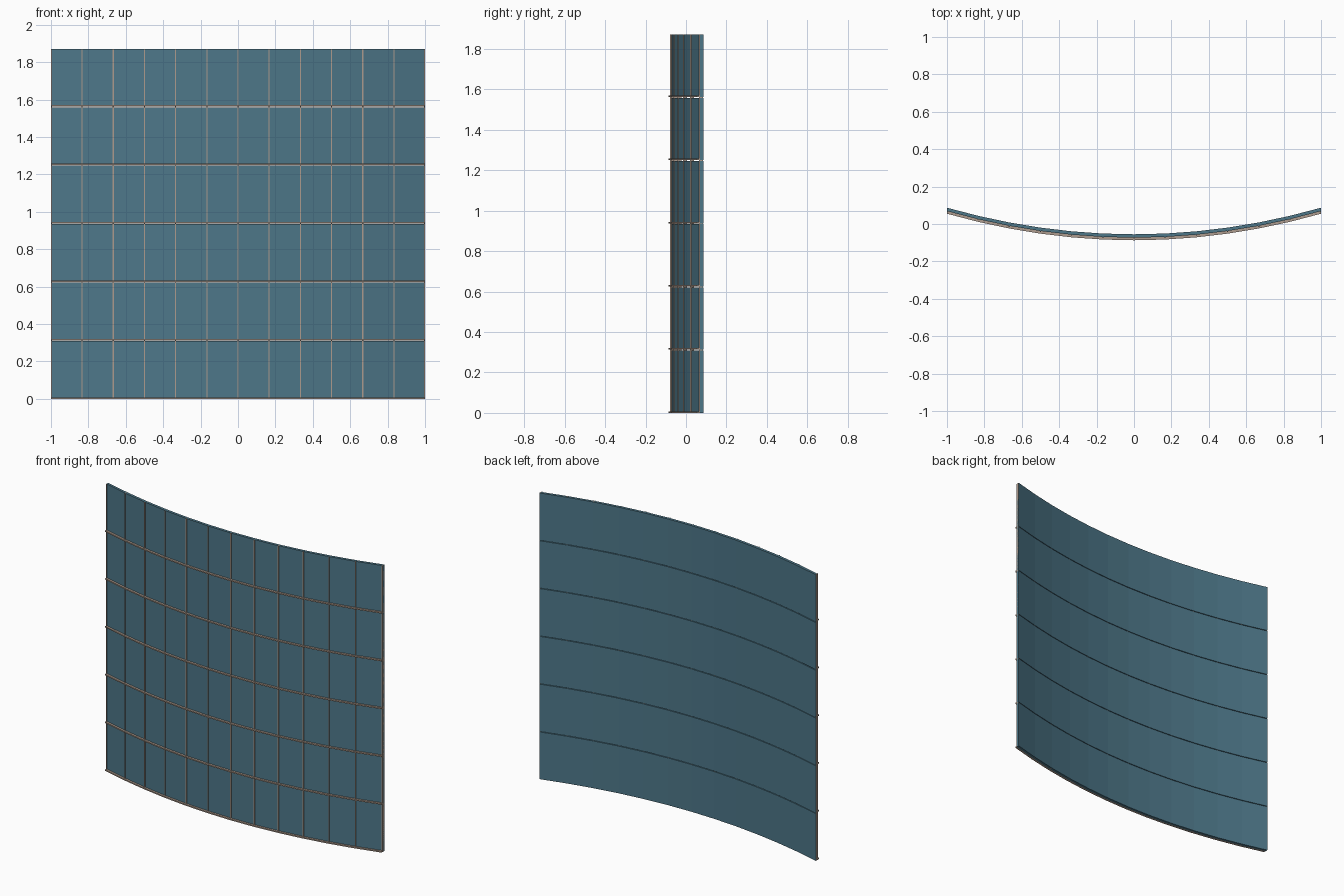
import bpy

cube = bpy.data.objects.get("Cube")
if cube:
    bpy.data.objects.remove(cube)

COLS, ROWS = 12, 6
PITCH, GAP = 0.3125, 0.004
THICK = 0.018
HEIGHT = ROWS * PITCH - GAP


def make_material(name, color):
    mat = bpy.data.materials.new(name)
    mat.use_nodes = True
    mat.diffuse_color = color
    mat.node_tree.nodes["Principled BSDF"].inputs["Base Color"].default_value = color
    return mat


teal = make_material("teal_glass", (0.075, 0.185, 0.25, 1))
beige = make_material("beige_trim", (0.42, 0.33, 0.27, 1))


def front_y(x):
    """Front face of the curved wall at a given x."""
    return -0.073 + 0.142 * x * x


def make_object(name, verts, faces, mat):
    mesh = bpy.data.meshes.new(name)
    mesh.from_pydata(verts, [], faces)
    mesh.materials.append(mat)
    obj = bpy.data.objects.new(name, mesh)
    bpy.context.collection.objects.link(obj)
    return obj


def curved_bar(name, front, back, z0, z1, mat):
    """Faceted strip along the wall; front and back are offsets from its face."""
    verts, faces = [], []
    for i in range(COLS + 1):
        x = -1 + 2 * i / COLS
        y = front_y(x)
        verts += [(x, y + front, z0), (x, y + back, z0),
                  (x, y + back, z1), (x, y + front, z1)]
    for i in range(COLS):
        a, b = 4 * i, 4 * i + 4
        for j in range(4):
            k = (j + 1) % 4
            faces.append((a + j, a + k, b + k, b + j))
    end = 4 * COLS
    faces += [(3, 2, 1, 0), (end, end + 1, end + 2, end + 3)]
    return make_object(name, verts, faces, mat)


def box(name, x0, x1, y0, y1, z0, z1, mat):
    verts = [(x, y, z) for z in (z0, z1)
             for x, y in ((x0, y0), (x1, y0), (x1, y1), (x0, y1))]
    faces = [(3, 2, 1, 0), (4, 5, 6, 7)]
    faces += [(j, (j + 1) % 4, (j + 1) % 4 + 4, j + 4) for j in range(4)]
    return make_object(name, verts, faces, mat)


# Panel rows with a thin open joint above each, and a ledge along each foot
for r in range(ROWS):
    z = r * PITCH
    curved_bar(f"panel_row_{r + 1}", 0, THICK, z, z + PITCH - GAP, teal)
    curved_bar(f"ledge_{r + 1}", -0.014, 0.002, z, z + 0.008, beige)

# Slim upright mullions at the panel joints and both ends
W = 0.003
for i in range(COLS + 1):
    x = max(-1 + W, min(1 - W, -1 + 2 * i / COLS))
    y = front_y(x)
    box(f"mullion_{i + 1}", x - W, x + W, y - 0.005, y + THICK - 0.003,
        0, HEIGHT, beige)
